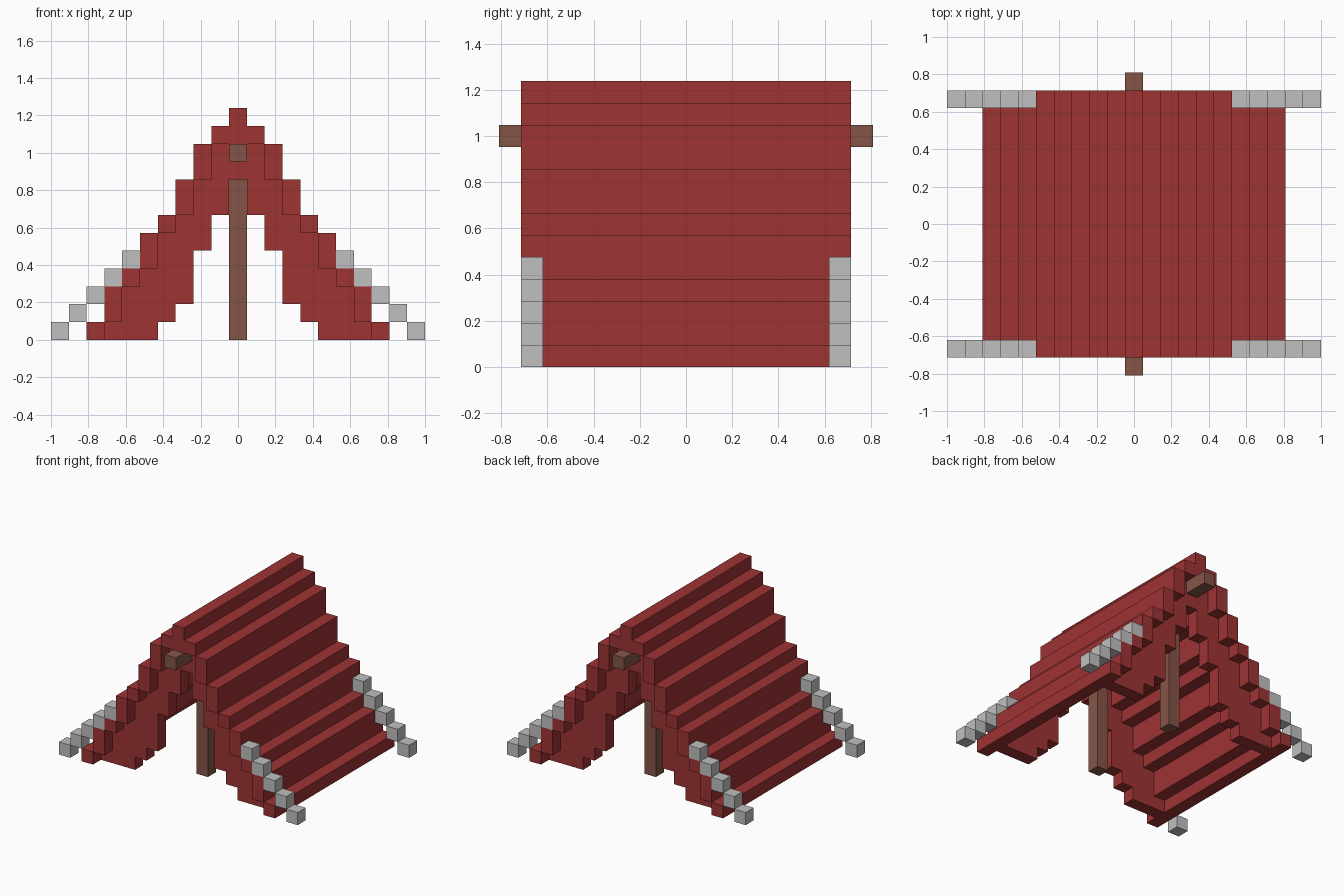
import bpy
import bmesh

U = 2 / 21  # one block

if "Cube" in bpy.data.objects:
    bpy.data.objects.remove(bpy.data.objects["Cube"], do_unlink=True)


def material(name, rgb):
    m = bpy.data.materials.new(name)
    m.use_nodes = True
    m.diffuse_color = (*rgb, 1)
    m.node_tree.nodes["Principled BSDF"].inputs["Base Color"].default_value = (*rgb, 1)
    return m


RED = material("red cloth", (0.342, 0.033, 0.034))
BROWN = material("brown wood", (0.235, 0.089, 0.064))
GREY = material("pale grey rope", (0.527, 0.527, 0.527))


def prism(bm, outline, y0, y1):
    """Extrude an x-z outline (in blocks) from y0 to y1."""
    face = bm.faces.new([bm.verts.new((x * U, y0 * U, z * U)) for x, z in outline])
    ext = bmesh.ops.extrude_face_region(bm, geom=[face])["geom"]
    bmesh.ops.translate(bm, vec=(0, (y1 - y0) * U, 0),
                        verts=[v for v in ext if isinstance(v, bmesh.types.BMVert)])


def box(bm, x0, x1, y0, y1, z0, z1):
    prism(bm, [(x0, z0), (x1, z0), (x1, z1), (x0, z1)], y0, y1)


def finish(bm, name, mat):
    bmesh.ops.recalc_face_normals(bm, faces=bm.faces)
    mesh = bpy.data.meshes.new(name)
    bm.to_mesh(mesh)
    bm.free()
    mesh.materials.append(mat)
    bpy.context.collection.objects.link(bpy.data.objects.new(name, mesh))


# Stepped roof: bottom and top of each column, from the ridge outwards
roof = [(12, 13), (11, 12), (9, 11), (7, 9), (6, 7), (4, 6), (3, 4), (1, 3), (0, 1)]
bm = bmesh.new()
box(bm, -0.5, 0.5, -7.5, 7.5, *roof[0])
box(bm, -1.5, 1.5, -7.5, 7.5, *roof[1])
for i, (z0, z1) in enumerate(roof[2:], 2):
    for s in (-1, 1):
        box(bm, s * i - 0.5, s * i + 0.5, -7.5, 7.5, z0, z1)
finish(bm, "roof", RED)

# End walls, set back under the roof, with a stepped doorway
door = [9, 7, 5, 2, 1, 0, 0, 0]
top = [10, 11, 9, 7, 6, 4, 3, 1]


def stairs(heights):
    pts = []
    for x in range(-7, 8):
        for p in ((x - 0.5, heights[abs(x)]), (x + 0.5, heights[abs(x)])):
            if not pts or pts[-1] != p:
                pts.append(p)
    return pts


for name, y in (("front_wall", -6), ("back_wall", 6)):
    bm = bmesh.new()
    prism(bm, stairs(door) + stairs(top)[::-1], y - 0.5, y + 0.5)
    finish(bm, name, RED)

# Ridge beam and the two upright poles
bm = bmesh.new()
box(bm, -0.5, 0.5, -8.5, 8.5, 10, 11)
finish(bm, "ridge_beam", BROWN)
for name, y in (("front_pole", -4), ("back_pole", 4)):
    bm = bmesh.new()
    box(bm, -0.5, 0.5, y - 0.5, y + 0.5, 0, 10)
    finish(bm, name, BROWN)

# Guy ropes at the four corners, one block per step
for end, y in (("front", -7), ("back", 7)):
    for side, s in (("left", 1), ("right", -1)):
        bm = bmesh.new()
        for i in range(6, 11):
            box(bm, s * i - 0.5, s * i + 0.5, y - 0.5, y + 0.5, 10 - i, 11 - i)
        finish(bm, f"{end}_{side}_rope", GREY)
